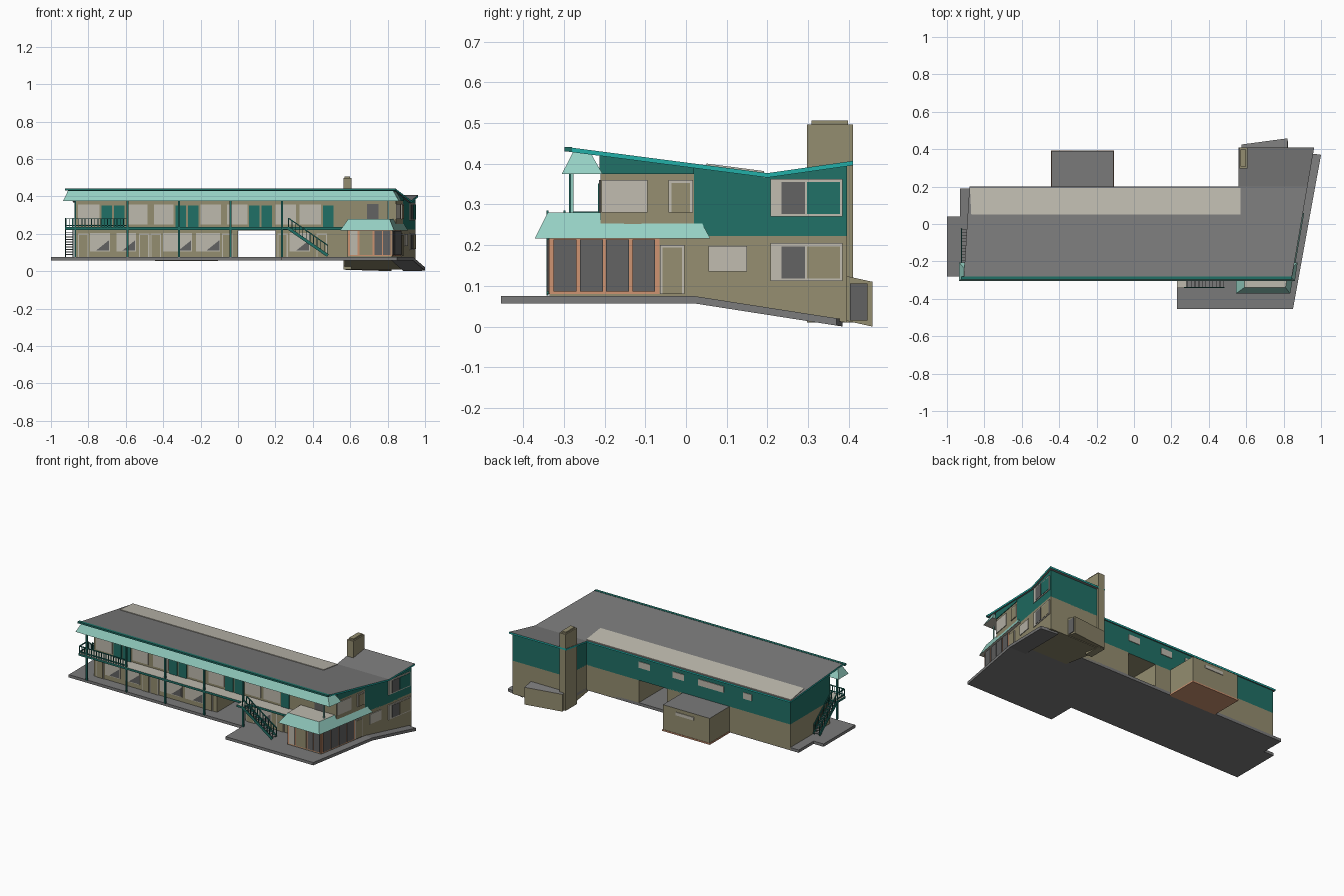
import bpy, bmesh
from mathutils import Vector

if "Cube" in bpy.data.objects:
    bpy.data.objects.remove(bpy.data.objects["Cube"])


def lin(c):
    c /= 255
    return c / 12.92 if c <= 0.04045 else ((c + 0.055) / 1.055) ** 2.4


def mat(name, r, g, b):
    m = bpy.data.materials.new(name)
    m.diffuse_color = (lin(r), lin(g), lin(b), 1)
    m.use_nodes = True
    m.node_tree.nodes["Principled BSDF"].inputs["Base Color"].default_value = m.diffuse_color
    return m


GREY = mat("grey", 122, 122, 122)
KHAKI = mat("khaki", 148, 141, 112)
BEIGE = mat("light_beige", 190, 186, 174)
TEAL = mat("dark_teal", 32, 112, 102)
PALE = mat("pale_teal", 148, 206, 193)
BRIGHT = mat("bright_teal", 34, 174, 166)
PEACH = mat("peach", 204, 146, 112)
GLASS = mat("dark_glass", 98, 98, 98)


def build(name, verts, faces, side, top=None, bottom=None):
    """Solid whose first face is the bottom and second the top; side may be a rule."""
    me = bpy.data.meshes.new(name)
    me.from_pydata(verts, [], faces)
    bm = bmesh.new()
    bm.from_mesh(me)
    bmesh.ops.recalc_face_normals(bm, faces=bm.faces)
    used = []
    for i, f in enumerate(bm.faces):
        s = side(f.calc_center_median(), f.normal) if callable(side) else side
        m = (bottom or s) if i == 0 else (top or s) if i == 1 else s
        if m not in used:
            used.append(m)
            me.materials.append(m)
        f.material_index = used.index(m)
    bm.to_mesh(me)
    bm.free()
    ob = bpy.data.objects.new(name, me)
    bpy.context.collection.objects.link(ob)
    return ob


def loft(name, low, high, z0, z1, side, top=None, bottom=None):
    n = len(low)
    h = lambda z, y: z(y) if callable(z) else z
    verts = [(x, y, h(z0, y)) for x, y in low] + [(x, y, h(z1, y)) for x, y in high]
    faces = [list(range(n))[::-1], list(range(n, 2 * n))]
    faces += [(i, (i + 1) % n, (i + 1) % n + n, i + n) for i in range(n)]
    return build(name, verts, faces, side, top, bottom)


def prism(name, pts, z0, z1, side, top=None, bottom=None):
    return loft(name, pts, pts, z0, z1, side, top, bottom)


def box(name, x0, x1, y0, y1, z0, z1, side, top=None, bottom=None):
    return prism(name, [(x0, y0), (x1, y0), (x1, y1), (x0, y1)], z0, z1, side, top, bottom)


def bar(name, a, b, w, d, m):
    """Square beam from a to b."""
    a, b = Vector(a), Vector(b)
    t = (b - a).normalized()
    u = t.cross(Vector((0, 0, 1)) if abs(t.z) < 0.9 else Vector((0, 1, 0))).normalized() * w / 2
    v = t.cross(u).normalized() * d / 2
    ring = [u + v, v - u, -u - v, u - v]
    verts = [a + r for r in ring] + [b + r for r in ring]
    faces = [(3, 2, 1, 0), (4, 5, 6, 7)] + [(i, (i + 1) % 4, (i + 1) % 4 + 4, i + 4) for i in range(4)]
    return build(name, verts, faces, m)


def wall_x(y):          # slanted right wall
    return 0.88 + 0.172 * y


def eave_x(y):          # slanted right roof edge
    return 0.893 + 0.172 * y


def roof_z(y):          # shallow butterfly roof
    return 0.377 + (0.2 - y) * 0.13 if y < 0.2 else 0.377 + (y - 0.2) * 0.143


def under_roof(y):
    return roof_z(y) - 0.011


def front_panel(name, x0, x1, z0, z1, m, y=-0.21, t=0.004):
    return box(name, x0, x1, y - t, y, z0, z1, m)


def right_panel(name, y0, y1, z0, z1, m, t=0.004):
    return prism(name, [(wall_x(y0), y0), (wall_x(y0) + t, y0), (wall_x(y1) + t, y1), (wall_x(y1), y1)], z0, z1, m)


# Paving slab and sloping side walk
prism("paving", [(-1, -0.28), (0.23, -0.28), (0.23, -0.455), (0.85, -0.455), (0.936, 0.02), (0.87, 0.02),
                 (0.92, 0.38), (0.57, 0.38), (0.57, 0.19), (-0.93, 0.19), (-0.93, 0.04), (-1, 0.04)], 0.057, 0.075, GREY)
prism("side_walk", [(0.82, 0.02), (0.936, 0.02), (1.0, 0.37), (0.885, 0.385)],
      lambda y: 0.057 - (y - 0.02) * 0.156, lambda y: 0.075 - (y - 0.02) * 0.156, GREY)

# Ground floor, with the open passage between the halves
box("ground_floor_left", -0.87, 0.0, -0.21, 0.19, 0.06, 0.222, KHAKI)
prism("ground_floor_right", [(0.2, -0.21), (wall_x(-0.21), -0.21), (wall_x(0.02), 0.02), (0.57, 0.02),
                             (0.57, 0.19), (0.2, 0.19)], 0.06, 0.222, KHAKI)
prism("end_block_lower", [(0.57, 0.02), (wall_x(0.02), 0.02), (wall_x(0.395), 0.395), (0.57, 0.395)],
      lambda y: 0.066 - (y - 0.02) * 0.15, 0.222, KHAKI)


# Upper floor: teal back and ends, khaki front
def upper_rule(c, n):
    return TEAL if n.y > 0.5 or n.x < -0.5 or (n.x > 0.5 and c.y > 0.02) else KHAKI


prism("upper_floor", [(-0.87, -0.21), (wall_x(-0.21), -0.21), (wall_x(0.02), 0.02), (wall_x(0.19), 0.19),
                      (-0.87, 0.19)], 0.218, under_roof, upper_rule)
prism("end_block_upper", [(0.57, 0.19), (wall_x(0.19), 0.19), (wall_x(0.395), 0.395), (0.57, 0.395)],
      0.218, lambda y: under_roof(max(y, 0.2)), TEAL)
right_panel("end_gable_band", -0.212, 0.02, 0.375, under_roof, TEAL)


# Roof
def roof_rule(c, n):
    return TEAL if n.y < -0.5 else BRIGHT


prism("main_roof", [(-0.91, -0.287), (eave_x(-0.287), -0.287), (eave_x(0.2), 0.2), (-0.88, 0.2)],
      under_roof, roof_z, roof_rule, GREY, GREY)
prism("end_roof", [(0.56, 0.2), (eave_x(0.2), 0.2), (eave_x(0.41), 0.41), (0.56, 0.41)],
      under_roof, roof_z, BRIGHT, GREY, GREY)
prism("roof_strip", [(-0.87, 0.05), (0.57, 0.05), (0.57, 0.192), (-0.877, 0.192)],
      roof_z, lambda y: roof_z(y) + 0.004, BEIGE)
box("roof_front_trim", -0.925, 0.845, -0.298, -0.28, 0.43, 0.441, TEAL)
loft("roof_mansard", [(-0.935, -0.305), (0.86, -0.305), (0.875, -0.205), (-0.935, -0.205)],
     [(-0.91, -0.278), (0.83, -0.278), (0.845, -0.235), (-0.91, -0.235)], 0.375, 0.428, PALE, GREY, BEIGE)

# Lobby with wrapped canopy
prism("lobby", [(0.585, -0.335), (wall_x(-0.335), -0.335), (wall_x(-0.06), -0.06), (0.585, -0.06)],
      0.07, 0.218, KHAKI)
loft("lobby_canopy", [(0.545, -0.372), (0.835, -0.372), (0.91, 0.06), (0.7, 0.06), (0.545, -0.2)],
     [(0.59, -0.34), (0.81, -0.34), (0.87, 0.025), (0.7, 0.025), (0.59, -0.2)], 0.216, 0.28, PALE, BEIGE, BEIGE)
right_panel("lobby_side_frame", -0.335, -0.065, 0.08, 0.216, PEACH, 0.003)
for y in (-0.325, -0.26, -0.196, -0.132):
    right_panel("lobby_side_glass", y, y + 0.056, 0.086, 0.214, GLASS, 0.007)
front_panel("lobby_front_frame", 0.587, 0.82, 0.08, 0.216, PEACH, -0.335, 0.003)
for x0, x1, m in ((0.6, 0.64, BEIGE), (0.65, 0.72, KHAKI), (0.73, 0.77, GLASS), (0.775, 0.815, GLASS)):
    front_panel("lobby_front_pane", x0, x1, 0.086, 0.214, m, -0.335, 0.007)

# Right wall windows and doors
right_panel("side_door_frame", -0.064, -0.004, 0.08, 0.2, BEIGE)
right_panel("side_door", -0.058, -0.01, 0.08, 0.194, KHAKI, 0.006)
right_panel("side_window", 0.055, 0.15, 0.135, 0.198, BEIGE)
right_panel("upper_side_window", -0.208, -0.095, 0.28, 0.36, BEIGE)
right_panel("upper_side_door_frame", -0.043, 0.017, 0.28, 0.36, BEIGE)
right_panel("upper_side_door", -0.036, 0.01, 0.28, 0.353, KHAKI, 0.006)
for z, m in ((0.27, TEAL), (0.112, KHAKI)):
    right_panel("end_window", 0.208, 0.384, z, z + 0.093, BEIGE)
    right_panel("end_window_glass", 0.235, 0.292, z + 0.006, z + 0.085, GLASS, 0.006)
    right_panel("end_window_curtain", 0.297, 0.378, z + 0.006, z + 0.085, m, 0.006)

# Front doors and windows, upper floor
for x in (-0.73, -0.664, -0.335, -0.268, 0.06, 0.126, 0.455):
    front_panel("upper_door", x, x + 0.056, 0.235, 0.352, TEAL, t=0.006)
for x0, x1 in ((-0.855, -0.74), (-0.595, -0.485), (-0.45, -0.345), (-0.2, -0.09), (-0.06, 0.05),
               (0.2, 0.31), (0.33, 0.445)):
    front_panel("upper_window", x0, x1, 0.25, 0.356, BEIGE)
front_panel("upper_end_door", 0.69, 0.75, 0.28, 0.36, GLASS)

# Front doors and windows, ground floor, each window with a dark lower corner
for x0, x1 in ((-0.79, -0.685), (-0.65, -0.545), (-0.4, -0.245), (-0.225, -0.095), (0.275, 0.385)):
    front_panel("lower_window", x0, x1, 0.105, 0.205, BEIGE)
    tri = [(x1 - 0.075, 0.109), (x1 - 0.005, 0.109), (x1 - 0.005, 0.165)]
    build("window_shade", [(x, y, z) for y in (-0.216, -0.21) for x, z in tri],
          [(0, 1, 2), (5, 4, 3), (0, 1, 4, 3), (1, 2, 5, 4), (2, 0, 3, 5)], GLASS)
for x in (-0.855, -0.53, -0.468, -0.085, 0.21, 0.42):
    front_panel("lower_door_frame", x, x + 0.056, 0.076, 0.2, BEIGE)
    front_panel("lower_door", x + 0.006, x + 0.05, 0.076, 0.194, KHAKI, t=0.006)

# Back windows
for x0, x1 in ((0.12, 0.2), (-0.12, -0.04), (-0.4, -0.22), (-0.6, -0.54)):
    box("back_window", x0, x1, 0.19, 0.194, 0.3, 0.34, BEIGE)

# Balcony, posts and railing
box("balcony", -0.925, 0.585, -0.29, -0.205, 0.221, 0.235, TEAL, BEIGE, BEIGE)
for x in (-0.87, -0.59, -0.315, -0.04, 0.235):
    box("balcony_post", x - 0.005, x + 0.005, -0.288, -0.278, 0.075, 0.38, TEAL)
box("corner_post", 0.8, 0.808, -0.284, -0.276, 0.275, 0.38, PALE)
for z in (0.245, 0.28):
    bar("balcony_rail", (-0.92, -0.285, z), (-0.595, -0.285, z), 0.006, 0.005, TEAL)
    bar("end_rail", (-0.92, -0.285, z), (-0.92, -0.21, z), 0.006, 0.005, TEAL)
for i in range(20):
    x = -0.92 + i * 0.0171
    bar("baluster", (x, -0.285, 0.235), (x, -0.285, 0.28), 0.004, 0.004, TEAL)


# Stairs: stringers, treads, handrails and balusters
def stair(name, top, bottom, across, steps=11):
    top, bottom, across = Vector(top), Vector(bottom), Vector(across)
    up = Vector((0, 0, 0.055))
    for side in (Vector((0, 0, 0)), across):
        a, b = top + side, bottom + side
        bar(name + "_stringer", a, b, 0.005, 0.016, TEAL)
        bar(name + "_handrail", a + up, b + up, 0.005, 0.006, TEAL)
        for i in range(steps + 1):
            p = a.lerp(b, i / steps)
            bar(name + "_baluster", p, p + up, 0.004, 0.004, TEAL)
    for i in range(steps):
        p = top.lerp(bottom, (i + 0.5) / steps)
        bar(name + "_tread", p, p + across, 0.018, 0.004, GREY)


stair("front_stair", (0.27, -0.34, 0.228), (0.48, -0.34, 0.083), (0, 0.042, 0))
box("front_stair_landing", 0.23, 0.28, -0.342, -0.285, 0.222, 0.235, TEAL, BEIGE)
stair("end_stair", (-0.922, -0.21, 0.228), (-0.922, -0.03, 0.083), (0.04, 0, 0))

# Rear store box
box("rear_store", -0.44, -0.11, 0.185, 0.39, 0.055, 0.222, KHAKI, GREY, PEACH)
box("rear_store_base", -0.443, -0.107, 0.19, 0.393, 0.055, 0.064, PEACH)
box("rear_store_window", -0.33, -0.2, 0.39, 0.394, 0.18, 0.2, BEIGE)

# Chimney and lean-to behind the end block
box("chimney", 0.563, 0.607, 0.297, 0.41, 0.01, 0.497, KHAKI)
box("chimney_cap", 0.57, 0.6, 0.308, 0.398, 0.497, 0.506, KHAKI)
prism("lean_to", [(0.575, 0.39), (0.82, 0.39), (0.82, 0.458), (0.575, 0.425)],
      lambda y: 0.015 - (y - 0.39) * 0.22, lambda y: 0.125 - (y - 0.39) * 0.22, KHAKI, GREY)
box("lean_to_door", 0.82, 0.824, 0.403, 0.446, 0.015, 0.106, GLASS)
